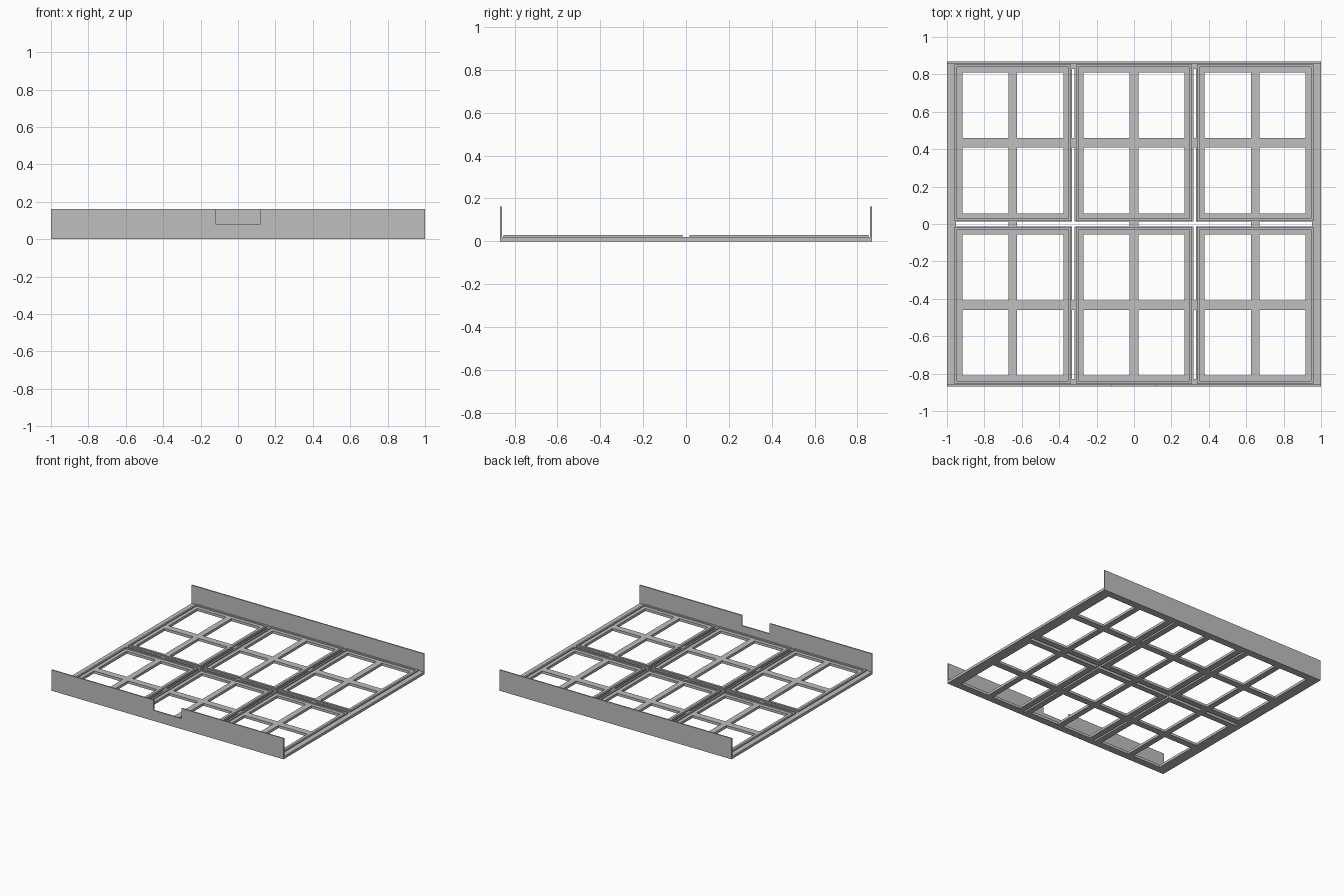
import bpy, bmesh

if "Cube" in bpy.data.objects:
    bpy.data.objects.remove(bpy.data.objects["Cube"])

grey = bpy.data.materials.new("light grey")
grey.diffuse_color = (0.52, 0.52, 0.52, 1)
grey.use_nodes = True
grey.node_tree.nodes["Principled BSDF"].inputs["Base Color"].default_value = grey.diffuse_color

COLS, ROWS = (-0.648, 0.0, 0.648), (-0.434, 0.434)   # panel centres
HX, HY = 0.27, 0.377                                 # half size of a panel opening
BX, BY = 0.023, 0.026                                # half width of the cross bars
HALF_Y, BASE, LIP, WALL = 0.868, 0.02, 0.029, 0.162


def extruded(name, bm, direction):
    """Extrude flat faces along a direction and make an object."""
    r = bmesh.ops.extrude_face_region(bm, geom=bm.faces[:], use_keep_orig=True)
    verts = [g for g in r["geom"] if isinstance(g, bmesh.types.BMVert)]
    bmesh.ops.translate(bm, verts=verts, vec=direction)
    bmesh.ops.recalc_face_normals(bm, faces=bm.faces[:])
    me = bpy.data.meshes.new(name)
    bm.to_mesh(me)
    bm.free()
    me.materials.append(grey)
    ob = bpy.data.objects.new(name, me)
    bpy.context.collection.objects.link(ob)
    return ob


def sheet(name, xs, ys, is_hole, z, height):
    """Flat plate on a grid of cut lines, leaving out the cells inside holes."""
    bm = bmesh.new()
    xs, ys = sorted(set(xs)), sorted(set(ys))
    grid = [[bm.verts.new((x, y, z)) for y in ys] for x in xs]
    for i in range(len(xs) - 1):
        for j in range(len(ys) - 1):
            if not is_hole((xs[i] + xs[i + 1]) / 2, (ys[j] + ys[j + 1]) / 2):
                bm.faces.new((grid[i][j], grid[i + 1][j], grid[i + 1][j + 1], grid[i][j + 1]))
    bmesh.ops.delete(bm, geom=[v for v in bm.verts if not v.link_faces], context='VERTS')
    return extruded(name, bm, (0, 0, height))


# base grille: windows plus thin slots between the panels
SLOT_X, SLOT_Y, END_X, END_Y = 0.007, 0.013, 0.953, 0.83


def grille_hole(x, y):
    dx = min(abs(x - c) for c in COLS)
    dy = min(abs(y - c) for c in ROWS)
    window = BX < dx < HX and BY < dy < HY
    row_slot = abs(y) < SLOT_Y and abs(x) < END_X and dx > BX
    col_slot = abs(abs(x) - 0.324) < SLOT_X and abs(y) < END_Y and dy > BY
    return window or row_slot or col_slot


xs = [-1, 1, -END_X, END_X] + [c + d for c in COLS for d in (-HX, -BX, BX, HX)]
xs += [s * 0.324 + d for s in (-1, 1) for d in (-SLOT_X, SLOT_X)]
ys = [-HALF_Y, HALF_Y, -END_Y, END_Y, -SLOT_Y, SLOT_Y]
ys += [c + d for c in ROWS for d in (-HY, -BY, BY, HY)]
sheet("base_grille", xs, ys, grille_hole, 0, BASE)

# raised lip around each panel
for i, cx in enumerate(COLS):
    for j, cy in enumerate(ROWS):
        ix, iy, ox, oy = HX + 0.028, HY + 0.028, HX + 0.041, HY + 0.041
        sheet(f"panel_lip_{i}_{j}",
              [cx - ox, cx - ix, cx + ix, cx + ox], [cy - oy, cy - iy, cy + iy, cy + oy],
              lambda x, y: abs(x - cx) < ix and abs(y - cy) < iy, BASE, LIP - BASE)


def wall(name, outline, y, thickness):
    bm = bmesh.new()
    bm.faces.new([bm.verts.new((x, y, z)) for x, z in outline])
    extruded(name, bm, (0, thickness, 0))


# upright walls, the front one notched
wall("front_wall", [(-1, 0), (1, 0), (1, WALL), (0.12, WALL), (0.12, 0.082),
                    (-0.12, 0.082), (-0.12, WALL), (-1, WALL)], -HALF_Y, 0.01)
wall("back_wall", [(-1, 0), (1, 0), (1, WALL), (-1, WALL)], HALF_Y, -0.01)
